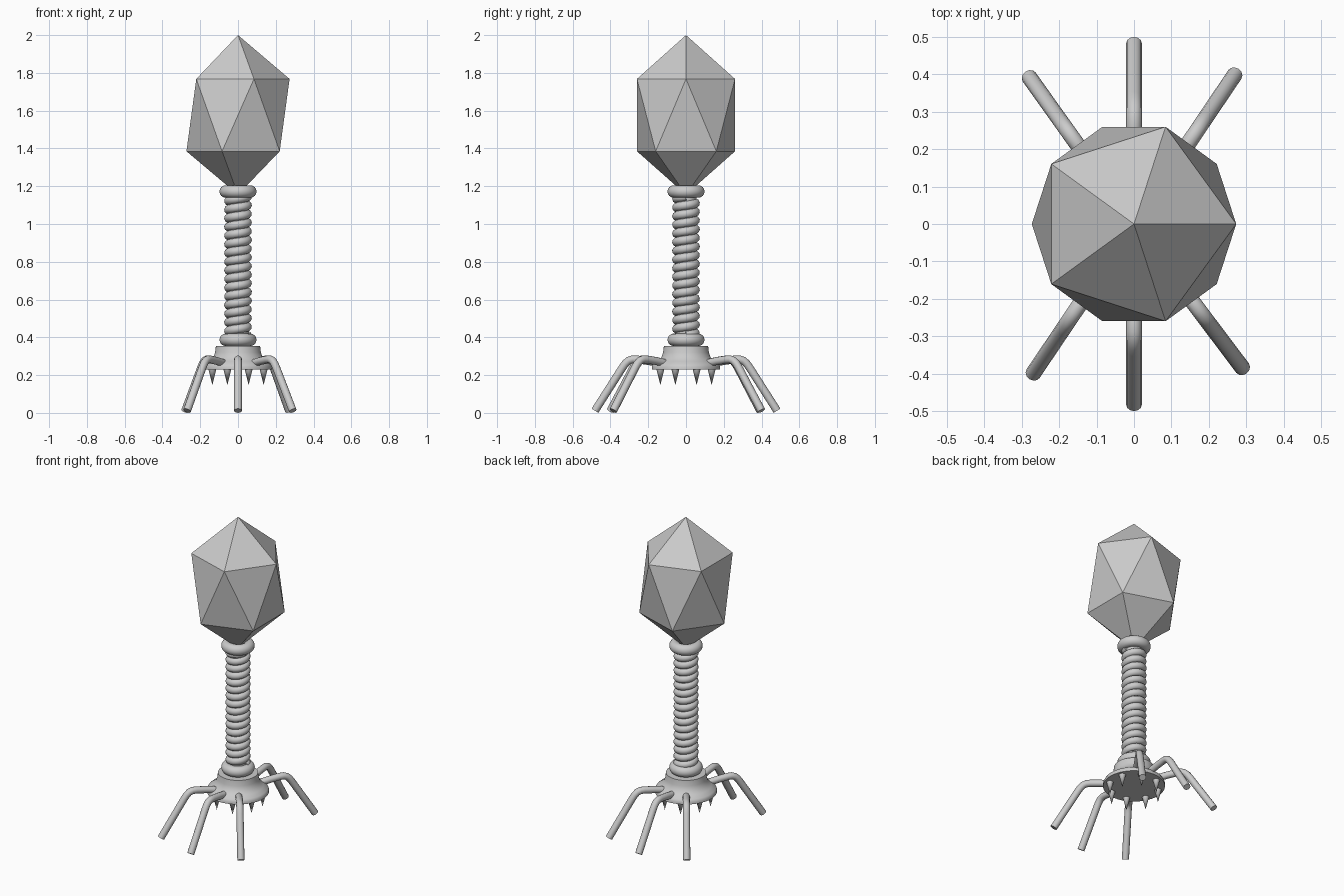
import bpy, bmesh
from math import sin, cos, pi, radians
from mathutils import Matrix

if "Cube" in bpy.data.objects:
    bpy.data.objects.remove(bpy.data.objects["Cube"])


def mesh_object(name, bm, smooth=True):
    bmesh.ops.recalc_face_normals(bm, faces=bm.faces)
    me = bpy.data.meshes.new(name)
    bm.to_mesh(me)
    bm.free()
    ob = bpy.data.objects.new(name, me)
    bpy.context.collection.objects.link(ob)
    if smooth:
        bpy.ops.object.select_all(action='DESELECT')
        bpy.context.view_layer.objects.active = ob
        ob.select_set(True)
        bpy.ops.object.shade_smooth_by_angle(angle=radians(40))
    return ob


def lathe(name, profile, steps=48):
    bm = bmesh.new()
    vs = [bm.verts.new((r, 0, z)) for r, z in profile]
    es = [bm.edges.new(p) for p in zip(vs, vs[1:])]
    bmesh.ops.spin(bm, geom=vs + es, cent=(0, 0, 0), axis=(0, 0, 1),
                   angle=2 * pi, steps=steps)
    bmesh.ops.remove_doubles(bm, verts=bm.verts, dist=1e-5)
    return mesh_object(name, bm)


def tube(name, points, radius, res=4):
    cu = bpy.data.curves.new(name, 'CURVE')
    cu.dimensions = '3D'
    cu.bevel_depth = radius
    cu.bevel_resolution = res
    cu.use_fill_caps = True
    sp = cu.splines.new('POLY')
    sp.points.add(len(points) - 1)
    for p, co in zip(sp.points, points):
        p.co = (*co, 1)
    ob = bpy.data.objects.new(name, cu)
    bpy.context.collection.objects.link(ob)
    return ob


# Head: stretched icosahedron
bm = bmesh.new()
R = 0.273
top, bottom = bm.verts.new((0, 0, 2.0)), bm.verts.new((0, 0, 1.155))
up = [bm.verts.new((R * cos(i * 2 * pi / 5), R * sin(i * 2 * pi / 5), 1.768)) for i in range(5)]
lo = [bm.verts.new((R * cos((i + .5) * 2 * pi / 5), R * sin((i + .5) * 2 * pi / 5), 1.385))
      for i in range(5)]
for i in range(5):
    j = (i + 1) % 5
    for f in ((top, up[i], up[j]), (up[i], lo[i], up[j]),
              (lo[i], lo[j], up[j]), (bottom, lo[j], lo[i])):
        bm.faces.new(f)
mesh_object("head", bm, smooth=False)

# Tail: core plus coiled sheath
lathe("tail_core", [(0, 0.3), (0.055, 0.3), (0.055, 1.19), (0, 1.19)])
turns, seg = 16, 32
coil = []
for i in range(turns * seg + 1):
    a = 2 * pi * i / seg
    coil.append((0.05 * cos(a), 0.05 * sin(a), 0.41 + 0.735 * i / (turns * seg)))
tube("tail_sheath", coil, 0.0235, 3)

# Collars at both ends of the tail
for name, z in (("upper_collar", 1.172), ("lower_collar", 0.387)):
    bpy.ops.mesh.primitive_torus_add(location=(0, 0, z), major_radius=0.065, minor_radius=0.033,
                                     major_segments=48, minor_segments=16)
    bpy.context.object.name = name
    bpy.ops.object.shade_smooth()

# Base plate: flared bell
lathe("base_plate", [(0, 0.355), (0.117, 0.355), (0.121, 0.32), (0.13, 0.295),
                     (0.15, 0.274), (0.174, 0.258), (0.181, 0.245), (0.181, 0.23), (0, 0.23)])

# Ring of eight spikes under the plate
bm = bmesh.new()
for i in range(8):
    a = (i + .5) * pi / 4
    m = Matrix.Translation((0.147 * cos(a), 0.147 * sin(a), 0.19)) @ Matrix.Rotation(pi, 4, 'X')
    bmesh.ops.create_cone(bm, cap_ends=True, segments=16, radius1=0.021, radius2=0,
                          depth=0.085, matrix=m)
mesh_object("spikes", bm)

# Six bent legs
path = [(0.13, 0.262), (0.2, 0.275), (0.262, 0.283), (0.285, 0.283), (0.305, 0.276),
        (0.322, 0.26), (0.337, 0.239), (0.482, 0.0115)]
for i, deg in enumerate((90, 125.5, 236, 270, 307, 56)):
    a = radians(deg)
    tube(f"leg_{i + 1}", [(r * cos(a), r * sin(a), z) for r, z in path], 0.021)
